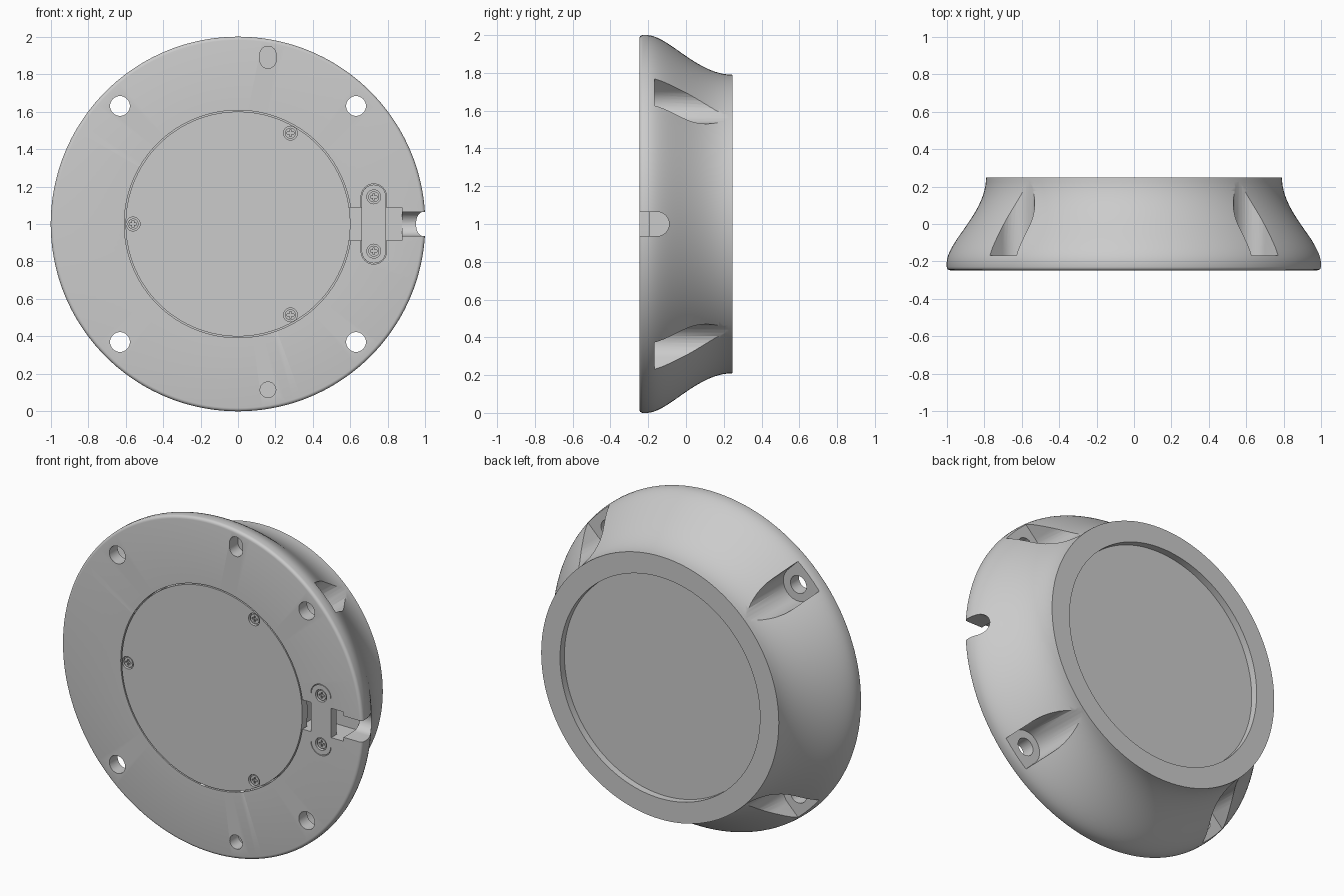
import bpy, bmesh
from math import sin, cos, pi, radians
from mathutils import Vector, Matrix
from mathutils.geometry import interpolate_bezier

cube = bpy.data.objects.get("Cube")
if cube:
    bpy.data.objects.remove(cube, do_unlink=True)

FRONT, BACK, MID = -0.247, 0.247, 1.0   # front and back planes, height of the axis

grey = bpy.data.materials.new("plain grey")
grey.use_nodes = True
COLOUR = (0.6, 0.6, 0.6, 1)
grey.diffuse_color = COLOUR
grey.node_tree.nodes["Principled BSDF"].inputs["Base Color"].default_value = COLOUR


def finish(name, bm):
    bmesh.ops.recalc_face_normals(bm, faces=bm.faces)
    mesh = bpy.data.meshes.new(name)
    bm.to_mesh(mesh)
    bm.free()
    mesh.materials.append(grey)
    obj = bpy.data.objects.new(name, mesh)
    bpy.context.collection.objects.link(obj)
    return obj


def lathe(name, profile, steps=144):
    """Revolve (radius, y) points about the horizontal axis."""
    bm = bmesh.new()
    verts = [bm.verts.new((r, y, MID)) for r, y in profile]
    edges = [bm.edges.new(pair) for pair in zip(verts, verts[1:])]
    bmesh.ops.spin(bm, geom=verts + edges, cent=(0, 0, MID), axis=(0, 1, 0),
                   angle=2 * pi, steps=steps, use_merge=True)
    bmesh.ops.remove_doubles(bm, verts=bm.verts, dist=1e-5)
    return finish(name, bm)


def prism(name, outline, start, end, along_x=False):
    """Extrude an (x, z) outline along y, or a (y, z) outline along x."""
    bm = bmesh.new()
    place = (lambda a, b: (start, a, b)) if along_x else (lambda a, b: (a, start, b))
    face = bm.faces.new([bm.verts.new(place(a, b)) for a, b in outline])
    new = bmesh.ops.extrude_face_region(bm, geom=[face])["geom"]
    shift = Vector((1, 0, 0) if along_x else (0, 1, 0)) * (end - start)
    bmesh.ops.translate(bm, vec=shift, verts=[v for v in new if isinstance(v, bmesh.types.BMVert)])
    return finish(name, bm)


def slot(a, b, radius, reach=0.0, angle=0.0, n=32):
    """Circle, or a stadium stretched by reach both ways along angle."""
    points = []
    for i in range(n + 2 if reach else n):
        if reach:
            end = 1 if i <= n // 2 else -1
            t = (i if end > 0 else i - 1) * 2 * pi / n - pi / 2
        else:
            end, t = 0, i * 2 * pi / n
        p = Matrix.Rotation(angle, 2) @ Vector((end * reach + radius * cos(t), radius * sin(t)))
        points.append((a + p.x, b + p.y))
    return points


def box(a0, a1, b0, b1):
    return [(a0, b0), (a1, b0), (a1, b1), (a0, b1)]


def cut(target, *cutters):
    for cutter in cutters:
        mod = target.modifiers.new("cut", "BOOLEAN")
        mod.operation, mod.solver, mod.object = "DIFFERENCE", "EXACT", cutter
        bpy.context.view_layer.objects.active = target
        bpy.ops.object.modifier_apply(modifier=mod.name)
        bpy.data.objects.remove(cutter, do_unlink=True)


# Housing: rounded front edge, S-curved flank, recessed back
fillet = [(0.982 + 0.018 * sin(t * pi / 8), FRONT + 0.018 - 0.018 * cos(t * pi / 8)) for t in range(5)]
flank = interpolate_bezier(Vector((1.0, -0.205)), Vector((0.995, -0.09)),
                           Vector((0.79, 0.06)), Vector((0.79, BACK)), 24)
housing = lathe("housing", [(0, FRONT)] + fillet + [(p.x, p.y) for p in flank]
                + [(0.665, BACK), (0.665, 0.205), (0, 0.205)])

# Four mounting holes with seats opening out through the flank
for sx in (1, -1):
    for sz in (1, -1):
        x, z = 0.63 * sx, MID + 0.63 * sz
        turn = Vector((sx, sz)).angle_signed(Vector((1, 0)))
        far = 0.2 / 2 ** 0.5
        seat = slot(x + far * sx, z + far * sz, 0.1, 0.2, turn)
        cut(housing, prism("seat_cutter", seat, -0.168, 0.4),
            prism("hole_cutter", slot(x, z, 0.053), -0.4, 0))

# Locating holes, cover recess, cable channel and clamp recess
cut(housing,
    prism("oval_cutter", slot(0.16, 1.89, 0.043, 0.016, pi / 2), -0.4, FRONT + 0.08),
    prism("round_cutter", slot(0.16, 0.115, 0.042), -0.4, FRONT + 0.08),
    prism("cover_cutter", slot(0, MID, 0.607, n=144), -0.4, FRONT + 0.05),
    prism("wide_channel_cutter", box(0.57, 0.875, MID - 0.088, MID + 0.088), -0.4, -0.085),
    prism("cable_cutter", slot(-0.353, MID, 0.064, 0.2), 0.82, 1.2, along_x=True),
    prism("clamp_cutter", slot(0.725, MID, 0.068, 0.146, pi / 2), -0.4, FRONT + 0.055))

cover = prism("cover", slot(0, MID, 0.6, n=144), FRONT, FRONT + 0.05)
clamp = prism("cable_clamp", slot(0.725, MID, 0.065, 0.145, pi / 2), FRONT, FRONT + 0.055)
parts = [housing, cover, clamp]


def add_screw(name, holder, x, z):
    """Cross-head screw sunk in a round counterbore."""
    cut(holder, prism("bore_cutter", slot(x, z, 0.037), -0.4, FRONT + 0.022))
    head = prism(name, slot(x, z, 0.029), FRONT + 0.006, FRONT + 0.03)
    for w, h in ((0.018, 0.005), (0.005, 0.018)):
        cut(head, prism("cross_cutter", box(x - w, x + w, z - h, z + h), -0.4, FRONT + 0.016))
    parts.append(head)


for i in range(3):
    t = radians(60 + 120 * i)
    add_screw(f"cover_screw_{i + 1}", cover, 0.56 * cos(t), MID + 0.56 * sin(t))
for label, side in (("upper", 1), ("lower", -1)):
    add_screw(f"{label}_clamp_screw", clamp, 0.725, MID + 0.145 * side)

# Smooth curved walls, keep machined edges crisp
bpy.ops.object.select_all(action="DESELECT")
for part in parts:
    part.select_set(True)
bpy.context.view_layer.objects.active = housing
bpy.ops.object.shade_smooth_by_angle(angle=radians(30))
